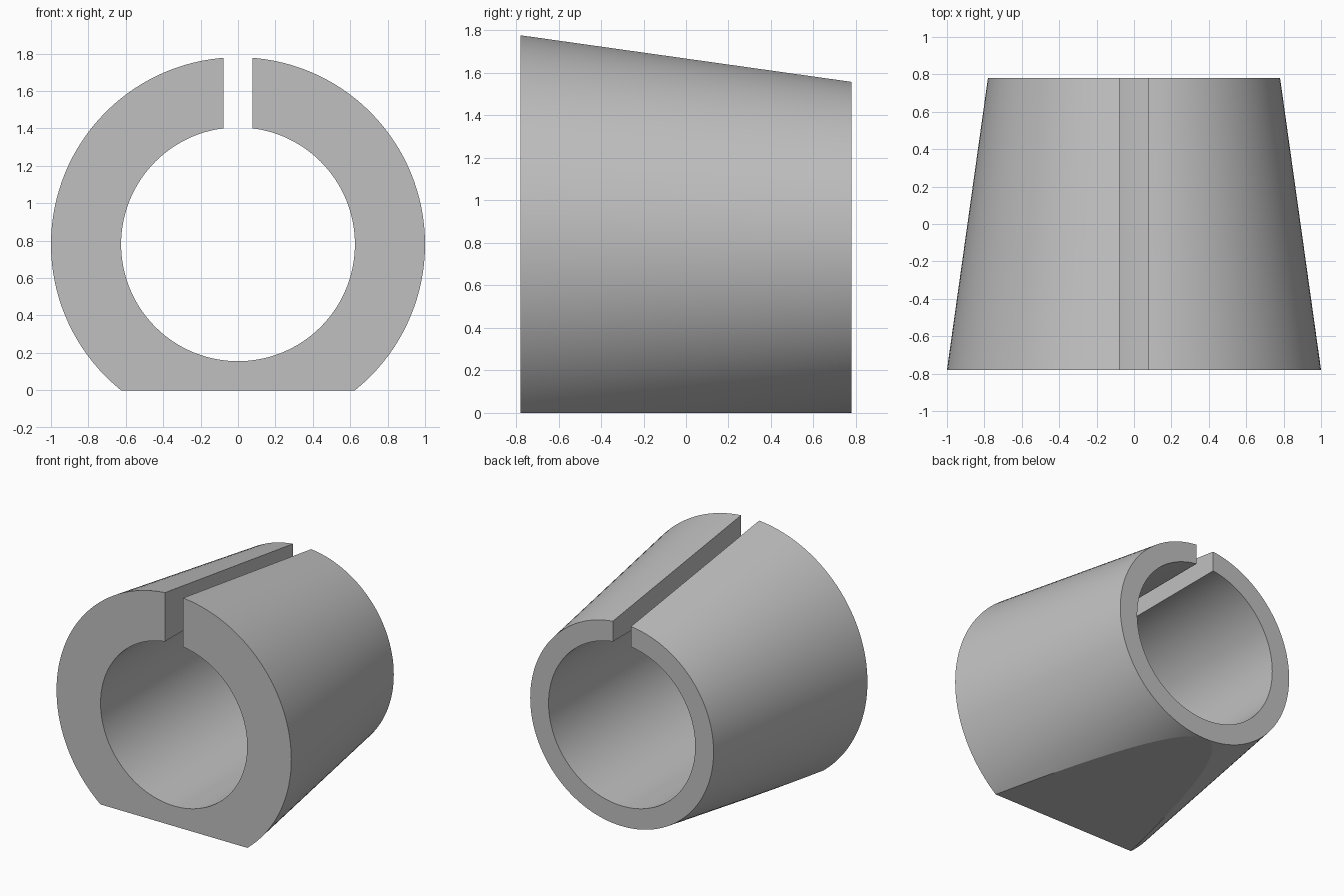
import bpy
import bmesh
from math import radians
from mathutils import Matrix, Vector

FRONT_R, BACK_R, BORE_R = 1.0, 0.781, 0.625
LENGTH, AXIS_Z, SLOT_W = 1.56, 0.7805, 0.154

default = bpy.data.objects.get("Cube")
if default:
    bpy.data.objects.remove(default, do_unlink=True)

grey = bpy.data.materials.new("light_grey")
grey.use_nodes = True
colour = (0.53, 0.53, 0.53, 1)
grey.diffuse_color = colour
grey.node_tree.nodes["Principled BSDF"].inputs["Base Color"].default_value = colour


def make_object(name, bm):
    mesh = bpy.data.meshes.new(name)
    bm.to_mesh(mesh)
    bm.free()
    obj = bpy.data.objects.new(name, mesh)
    bpy.context.collection.objects.link(obj)
    mesh.materials.append(grey)
    return obj


def cone(name, front_r, back_r, length):
    """Round solid along y, wide end to the front."""
    bm = bmesh.new()
    place = Matrix.Translation((0, 0, AXIS_Z)) @ Matrix.Rotation(radians(-90), 4, "X")
    bmesh.ops.create_cone(bm, cap_ends=True, segments=128, radius1=front_r,
                          radius2=back_r, depth=length, matrix=place)
    return make_object(name, bm)


def box(name, centre, size):
    bm = bmesh.new()
    place = Matrix.Translation(centre) @ Matrix.Diagonal(Vector(size).to_4d())
    bmesh.ops.create_cube(bm, size=1, matrix=place)
    return make_object(name, bm)


# Tapered body, then the bore, the top slot and the flat underside
body = cone("tapered_split_sleeve", FRONT_R, BACK_R, LENGTH)
cutters = [
    cone("bore_cutter", BORE_R, BORE_R, 3),
    box("slot_cutter", (0, 0, AXIS_Z + 1), (SLOT_W, 3, 2)),
    box("base_cutter", (0, 0, -0.5), (3, 3, 1)),
]
bpy.context.view_layer.objects.active = body
for cutter in cutters:
    cutter.hide_render = True
    mod = body.modifiers.new(cutter.name, "BOOLEAN")
    mod.operation = "DIFFERENCE"
    mod.solver = "EXACT"
    mod.object = cutter
    bpy.ops.object.modifier_apply(modifier=mod.name)
    bpy.data.objects.remove(cutter, do_unlink=True)

# Smooth round walls, flat ends and underside
bpy.ops.object.select_all(action="DESELECT")
body.select_set(True)
bpy.ops.object.shade_smooth_by_angle(angle=radians(30))
for face in body.data.polygons:
    if abs(face.normal.y) > 0.9 or face.normal.z < -0.999:
        face.use_smooth = False
